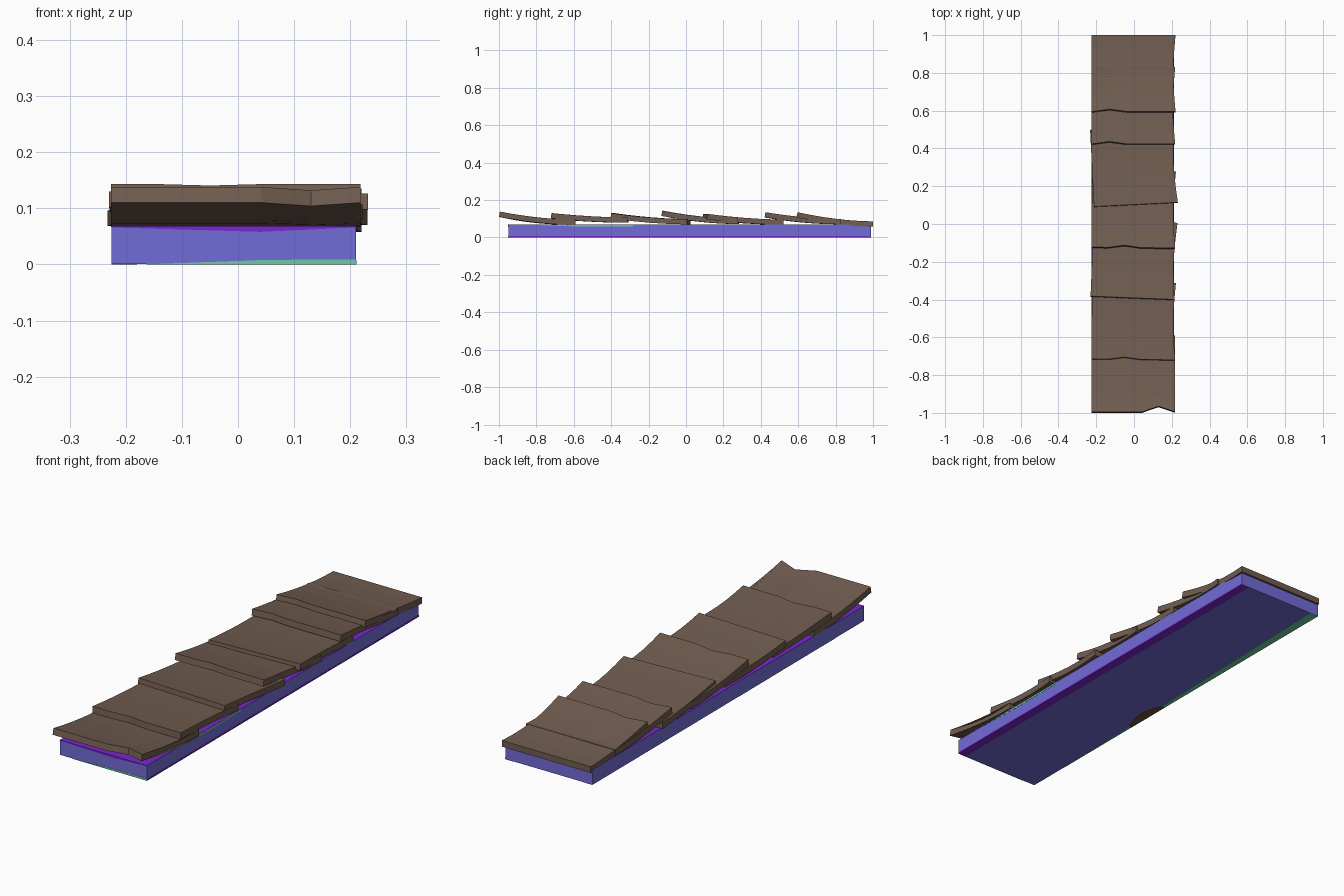
import bpy, bmesh, math
from mathutils import Vector

if "Cube" in bpy.data.objects:
    bpy.data.objects.remove(bpy.data.objects["Cube"])


def mat(name, rgb):
    m = bpy.data.materials.new(name)
    m.diffuse_color = (*rgb, 1)
    m.use_nodes = True
    m.node_tree.nodes["Principled BSDF"].inputs["Base Color"].default_value = m.diffuse_color
    return m


BROWN = mat("shingle brown", (0.165, 0.11, 0.08))
BLUE = mat("periwinkle blue", (0.17, 0.15, 0.68))
PURPLE = mat("vivid purple", (0.19, 0.02, 0.6))
GREEN = mat("mint green", (0.15, 0.6, 0.36))
DARK = mat("rust brown", (0.16, 0.08, 0.04))


def finish(name, bm, *mats):
    bmesh.ops.recalc_face_normals(bm, faces=bm.faces)
    me = bpy.data.meshes.new(name)
    bm.to_mesh(me)
    bm.free()
    for m in mats:
        me.materials.append(m)
    ob = bpy.data.objects.new(name, me)
    bpy.context.collection.objects.link(ob)
    return ob


def prism(name, pts, push, m):
    """Flat outline pushed along a vector to make a thin plate."""
    bm = bmesh.new()
    push = Vector(push)
    low = [bm.verts.new(p) for p in pts]
    top = [bm.verts.new(Vector(p) + push) for p in pts]
    bm.faces.new(low)
    bm.faces.new(top)
    n = len(pts)
    for i in range(n):
        j = (i + 1) % n
        bm.faces.new((low[i], low[j], top[j], top[i]))
    return finish(name, bm, m)


# Base plank: blue with a purple top face
X0, X1, Y0, Y1, Z0, Z1 = -0.225, 0.21, -0.95, 0.99, 0.001, 0.068
bm = bmesh.new()
bmesh.ops.create_cube(bm, size=1)
for v in bm.verts:
    v.co = (X1 if v.co.x > 0 else X0, Y1 if v.co.y > 0 else Y0,
            Z1 if v.co.z > 0 else Z0)
bm.normal_update()
for f in bm.faces:
    f.material_index = 1 if f.normal.z > 0.9 else 0
finish("base_plank", bm, BLUE, PURPLE)

# Painted edge strips on the plank
T = 0.001
prism("purple_bottom_strip", [(X1 - 0.04, Y0, 0), (X1, Y0, 0), (X1, Y1, 0), (X1 - 0.04, Y1, 0)],
      (0, 0, T), PURPLE)
prism("green_bottom_strip", [(X0, -0.75, 0), (X0 + 0.045, Y1, 0), (X0, Y1, 0)], (0, 0, T), GREEN)
prism("purple_side_strip", [(X1, Y0, 0), (X1, Y1, 0), (X1, Y1, 0.007), (X1, Y0, 0.007)],
      (T, 0, 0), PURPLE)
prism("green_side_strip", [(X1, -0.79, 0.066), (X1, -0.55, 0.058), (X1, -0.28, 0.06), (X1, -0.28, 0.068)],
      (T, 0, 0), GREEN)
prism("green_front_strip", [(-0.17, Y0, 0), (X1, Y0, 0), (X1, Y0, 0.009), (0.05, Y0, 0.008)],
      (0, -T, 0), GREEN)
prism("purple_front_strip", [(X0, Y0, 0.068), (X1, Y0, 0.068), (X1, Y0, 0.066), (0.04, Y0, 0.058),
                             (X0, Y0, 0.066)], (0, -T, 0), PURPLE)
prism("rust_patch", [(X0 + 0.045 * math.sin(math.pi * i / 8), -0.17 - 0.12 * math.cos(math.pi * i / 8), -0.0004)
                     for i in range(9)], (0, 0, T), DARK)


# Curled shingles: raised front edge, sagging to the low back edge
def shingle(name, y, front_z, back_z, notch, depth, dx=0.0, yaw=0.0, length=0.41):
    cols = [-0.226, notch - 0.088, notch, notch + 0.088, 0.218]
    rows, thick = 6, 0.028
    bm = bmesh.new()
    grid = []
    for i in range(rows + 1):
        t = i / rows
        z = back_z + (front_z - back_z) * (1 - t) ** 1.8
        slope = -(front_z - back_z) * 1.8 * (1 - t) ** 0.8 / length
        row = []
        for k, x in enumerate(cols):
            sag = (-0.006 if k == 2 else 0) * (1 - t) * depth / 0.03
            px = x - (0.012 * math.sin(math.pi * t) if k == 4 else 0)
            py = y + t * length + (depth * (1 - t) ** 4 if k == 2 else 0) + yaw * x
            low = bm.verts.new((px + dx - yaw * t * length, py, z + sag))
            top = bm.verts.new((px + dx - yaw * t * length, py - slope * thick, z + sag + thick))
            row.append((low, top))
        grid.append(row)
    n = len(cols)
    for i in range(rows):
        for k in range(n - 1):
            a, b, c, d = grid[i][k], grid[i][k + 1], grid[i + 1][k + 1], grid[i + 1][k]
            for s in (0, 1):
                bm.faces.new((a[s], b[s], c[s], d[s]))
        for k in (0, n - 1):
            a, b = grid[i][k], grid[i + 1][k]
            bm.faces.new((a[0], b[0], b[1], a[1]))
    for i in (0, rows):
        for k in range(n - 1):
            a, b = grid[i][k], grid[i][k + 1]
            bm.faces.new((a[0], b[0], b[1], a[1]))
    return finish(name, bm, BROWN)


# start y, front height, back height, notch x, notch depth, x shift, yaw
LAYOUT = [
    (-1.000, 0.110, 0.067, 0.13, 0.030, 0.000, 0.00),
    (-0.720, 0.102, 0.079, -0.05, 0.012, 0.000, -0.01),
    (-0.395, 0.102, 0.070, 0.02, 0.000, -0.004, -0.04),
    (-0.130, 0.115, 0.072, -0.05, 0.012, 0.000, -0.01),
    (0.100, 0.098, 0.068, 0.02, 0.000, 0.014, 0.05),
    (0.420, 0.107, 0.070, -0.13, 0.012, 0.000, 0.00),
    (0.590, 0.107, 0.058, -0.13, 0.012, 0.002, 0.00),
]
for i, (y, fz, bz, nx, nd, dx, yaw) in enumerate(LAYOUT):
    shingle(f"shingle_{i + 1}", y, fz, bz, nx, nd, dx, yaw)
